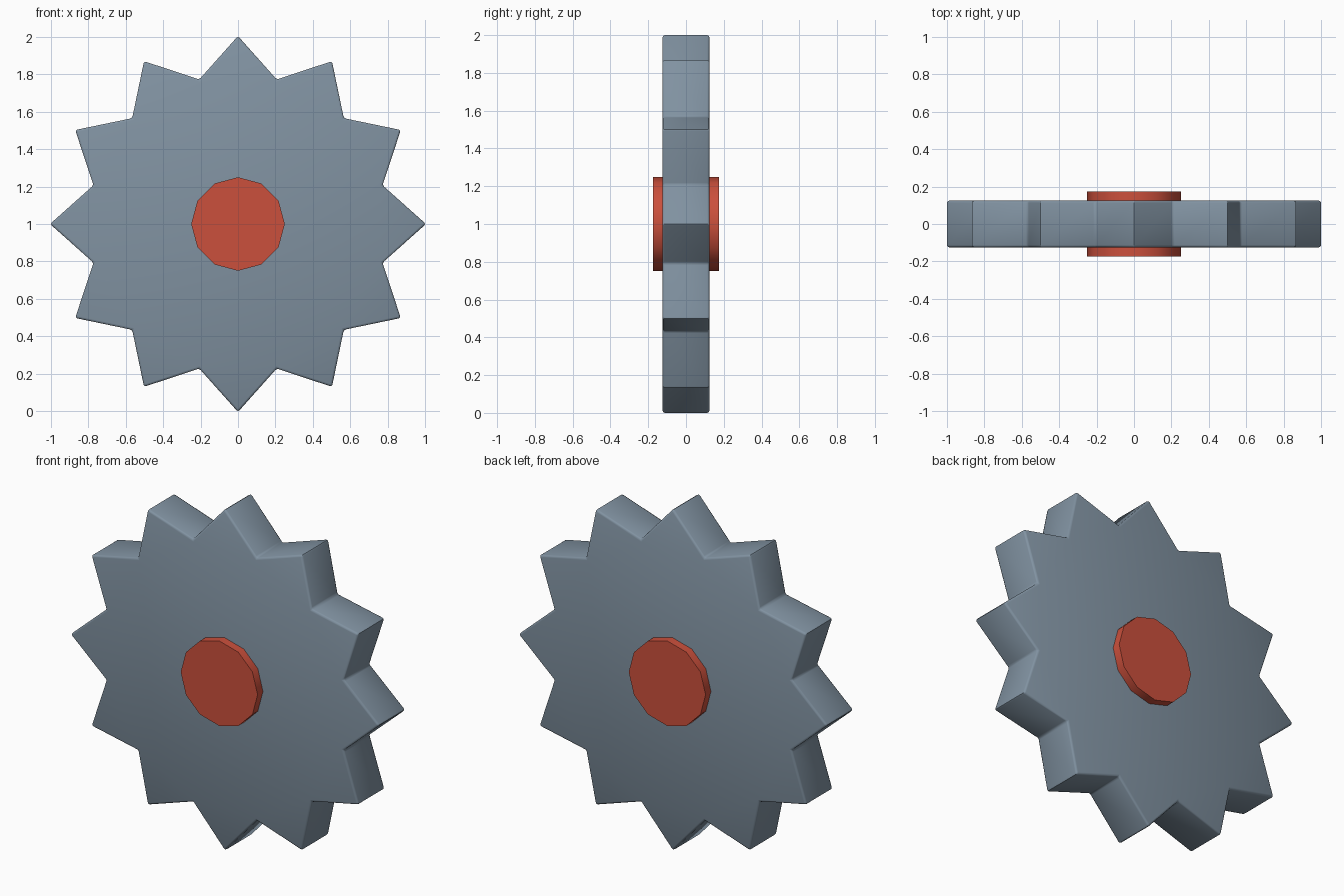
import bpy, bmesh
from math import sin, cos, pi, radians

if "Cube" in bpy.data.objects:
    bpy.data.objects.remove(bpy.data.objects["Cube"])


def prism(name, radii, depth, color):
    # Extrude a polar profile along y, centred at z = 1
    n = len(radii)
    bm = bmesh.new()
    pts = [(r * sin(2 * pi * i / n), 1 + r * cos(2 * pi * i / n)) for i, r in enumerate(radii)]
    face = bm.faces.new([bm.verts.new((x, -depth / 2, z)) for x, z in pts])
    ext = bmesh.ops.extrude_face_region(bm, geom=[face], use_keep_orig=True)
    moved = [v for v in ext["geom"] if isinstance(v, bmesh.types.BMVert)]
    bmesh.ops.translate(bm, verts=moved, vec=(0, depth, 0))
    bmesh.ops.recalc_face_normals(bm, faces=bm.faces[:])
    mesh = bpy.data.meshes.new(name)
    bm.to_mesh(mesh)
    bm.free()
    obj = bpy.data.objects.new(name, mesh)
    bpy.context.collection.objects.link(obj)
    mat = bpy.data.materials.new(name + "_color")
    mat.diffuse_color = color
    mat.use_nodes = True
    mat.node_tree.nodes["Principled BSDF"].inputs["Base Color"].default_value = mat.diffuse_color
    mesh.materials.append(mat)
    return obj


def smooth(obj, angle):
    bpy.ops.object.select_all(action='DESELECT')
    obj.select_set(True)
    bpy.context.view_layer.objects.active = obj
    bpy.ops.object.shade_smooth_by_angle(angle=radians(angle))


# Twelve-pointed wheel with softly rounded edges
wheel = prism("star_wheel", [1.005, 0.8] * 12, 0.25, (0.22, 0.29, 0.36, 1))
bevel = wheel.modifiers.new("Bevel", 'BEVEL')
bevel.width = 0.012
bevel.segments = 2
bevel.limit_method = 'ANGLE'
bevel.angle_limit = radians(30)
bpy.context.view_layer.objects.active = wheel
wheel.select_set(True)
bpy.ops.object.modifier_apply(modifier="Bevel")
smooth(wheel, 50)

# Twelve-sided hub sticking out on both faces
hub = prism("hub", [0.25] * 12, 0.35, (0.6, 0.08, 0.045, 1))
smooth(hub, 40)
